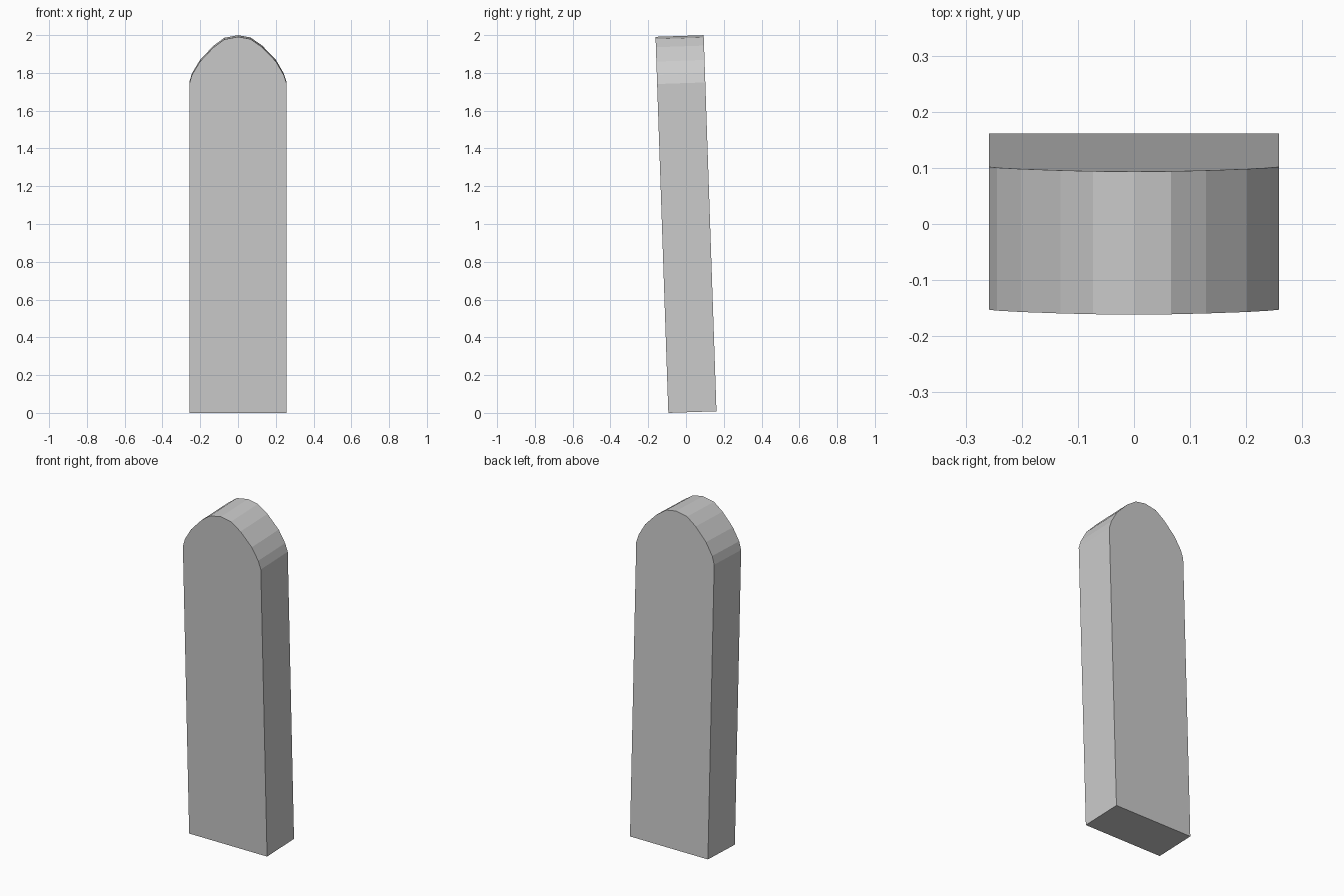
import bpy, bmesh
from mathutils import Matrix, Vector
from math import sin

if "Cube" in bpy.data.objects:
    bpy.data.objects.remove(bpy.data.objects["Cube"])

TILT = 0.034      # backward-leaning angle about x
DEPTH = 0.255
HEIGHT = 1.992

# Front outline: straight sides with a faceted rounded crown
profile = [(-0.258, 0), (0.258, 0), (0.258, 1.742), (0.242, 1.79), (0.201, 1.861),
           (0.128, 1.937), (0.066, 1.98), (0, HEIGHT), (-0.073, 1.978),
           (-0.131, 1.935), (-0.201, 1.861), (-0.244, 1.79), (-0.258, 1.742)]

# Slab: extrude the outline through its thickness
bm = bmesh.new()
face = bm.faces.new([bm.verts.new((x, -DEPTH / 2, z)) for x, z in profile])
ext = bmesh.ops.extrude_face_region(bm, geom=[face])
moved = [v for v in ext["geom"] if isinstance(v, bmesh.types.BMVert)]
bmesh.ops.translate(bm, verts=moved, vec=(0, DEPTH, 0))

# Lean it and rest its lowest edge on the ground
bmesh.ops.transform(bm, matrix=Matrix.Rotation(TILT, 4, 'X'), verts=bm.verts)
shift = Vector((0, HEIGHT / 2 * sin(TILT), DEPTH / 2 * sin(TILT)))
bmesh.ops.translate(bm, verts=bm.verts, vec=shift)
bmesh.ops.recalc_face_normals(bm, faces=bm.faces)

mesh = bpy.data.meshes.new("leaning_slab")
bm.to_mesh(mesh)
bm.free()
bpy.context.collection.objects.link(bpy.data.objects.new("leaning_slab", mesh))
